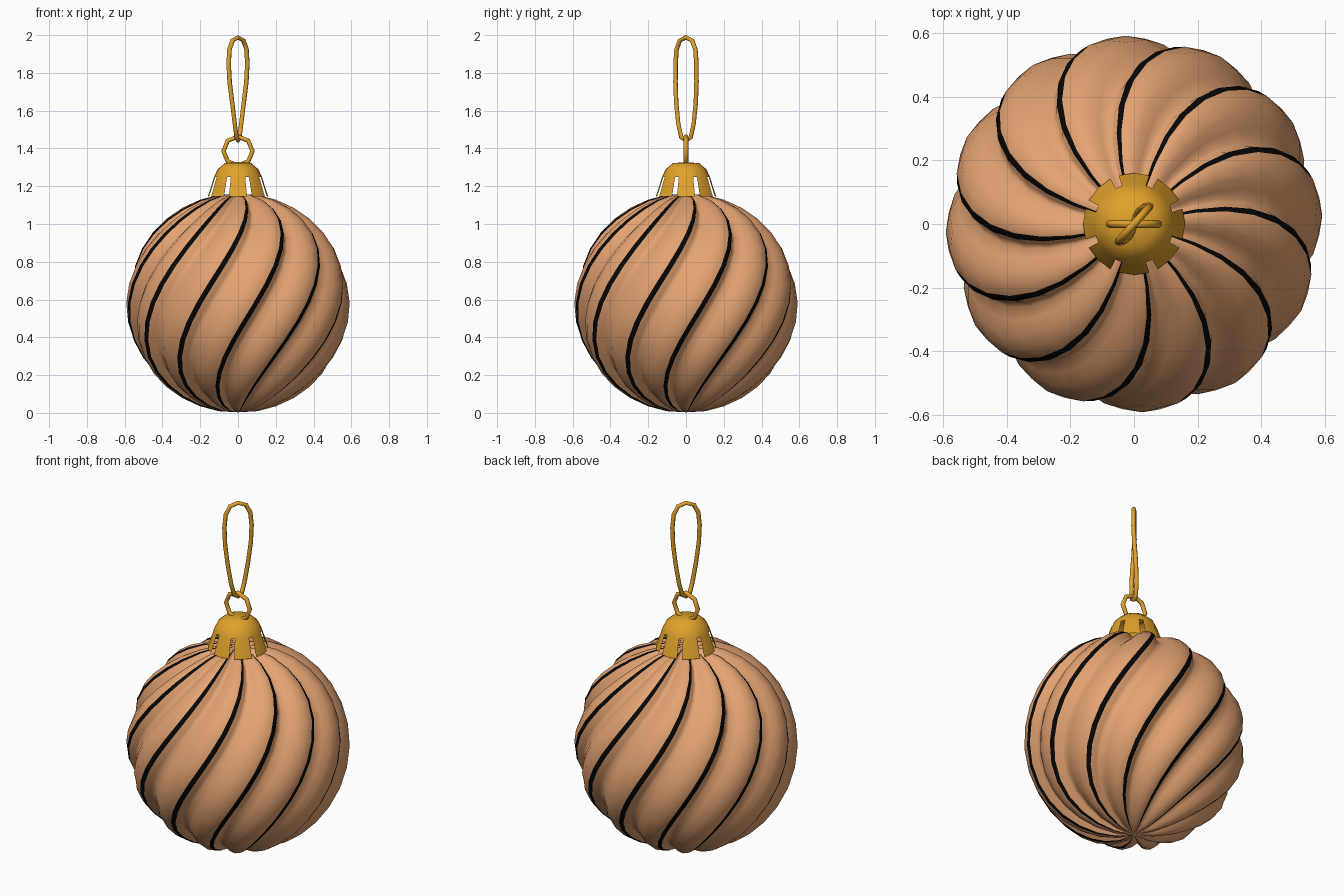
import bpy, bmesh
from math import sin, cos, pi, radians

if "Cube" in bpy.data.objects:
    bpy.data.objects.remove(bpy.data.objects["Cube"])


def material(name, rgb):
    m = bpy.data.materials.new(name)
    m.diffuse_color = (*rgb, 1)
    m.use_nodes = True
    m.node_tree.nodes["Principled BSDF"].inputs["Base Color"].default_value = m.diffuse_color
    return m


copper = material("copper", (0.78, 0.37, 0.17))
black = material("black", (0.002, 0.002, 0.002))
gold = material("gold", (0.75, 0.36, 0.025))


def finish(name, bm, mats, angle=40):
    bmesh.ops.recalc_face_normals(bm, faces=bm.faces[:])
    me = bpy.data.meshes.new(name)
    bm.to_mesh(me)
    bm.free()
    ob = bpy.data.objects.new(name, me)
    bpy.context.collection.objects.link(ob)
    for m in mats:
        me.materials.append(m)
    bpy.ops.object.select_all(action='DESELECT')
    ob.select_set(True)
    bpy.context.view_layer.objects.active = ob
    bpy.ops.object.shade_smooth_by_angle(angle=radians(angle))
    return ob


# Twisted ball: 12 sawtooth lobes, a black stripe on each crest before the drop
R, LOBES, RINGS, TWIST = 0.593, 12, 18, 58
CZ = 0.582
lobe = [(-1.5, 0.008), (1.5, 0.022), (4, 0.075), (7, 0.088), (12, 0.058), (17, 0.022), (23, 0.002)]
bm = bmesh.new()
bottom = bm.verts.new((0, 0, 0.003))
top = bm.verts.new((0, 0, 2 * CZ - 0.006))
rings = []
for i in range(1, RINGS):
    t = pi * i / RINGS
    fade = min(1, 1.8 * sin(t))
    ring = []
    for k in range(LOBES):
        for deg, dent in lobe:
            s = 1 - dent * fade
            a = radians(9.5 + 30 * k + deg - TWIST * R * cos(t))
            ring.append(bm.verts.new((R * s * sin(t) * cos(a), R * s * sin(t) * sin(a),
                                      CZ - CZ * s * cos(t))))
    rings.append(ring)
n = len(rings[0])
for j in range(n):
    q = (j + 1) % n
    strip = [bm.faces.new((bottom, rings[0][q], rings[0][j])),
             bm.faces.new((top, rings[-1][j], rings[-1][q]))]
    for lo, hi in zip(rings, rings[1:]):
        strip.append(bm.faces.new((lo[j], lo[q], hi[q], hi[j])))
    for f in strip:
        f.material_index = 1 if j % len(lobe) == 0 else 0
finish("ball", bm, [copper, black], 60)

# Cap: domed crown with eight splayed tabs
bm = bmesh.new()
profile = [(0.07, 1.322), (0.108, 1.29), (0.126, 1.25), (0.16, 1.146)]
angles = [radians(-90 + 45 * k + d) for k in range(8) for d in (-17.5, 0, 17.5)]
rows = [[bm.verts.new((r * cos(a), r * sin(a), z)) for a in angles] for r, z in profile]
centre = bm.verts.new((0, 0, 1.328))
for j in range(24):
    q = (j + 1) % 24
    bm.faces.new((centre, rows[0][j], rows[0][q]))
    for i in range(3):
        if i < 2 or j % 3 != 2:
            bm.faces.new((rows[i][j], rows[i + 1][j], rows[i + 1][q], rows[i][q]))
finish("cap", bm, [gold])


# Closed tube along a path of (width, height) points, turned about z by height
def tube(name, path, radius, turn, sides=8):
    bm = bmesh.new()
    m = len(path)
    loops = []
    for i, (w, z) in enumerate(path):
        dw = path[(i + 1) % m][0] - path[i - 1][0]
        dz = path[(i + 1) % m][1] - path[i - 1][1]
        length = (dw * dw + dz * dz) ** 0.5
        nw, nz = dz / length, -dw / length
        c, d = cos(turn(z)), sin(turn(z))
        loop = []
        for s in range(sides):
            b = 2 * pi * s / sides
            u, v = w + radius * cos(b) * nw, radius * sin(b)
            loop.append(bm.verts.new((u * c - v * d, u * d + v * c, z + radius * cos(b) * nz)))
        loops.append(loop)
    for i in range(m):
        a, b = loops[i], loops[(i + 1) % m]
        for s in range(sides):
            e = (s + 1) % sides
            bm.faces.new((a[s], b[s], b[e], a[e]))
    return finish(name, bm, [gold], 50)


# Small octagonal ring on the cap
tube("ring", [(0.077 * cos(pi * i / 4), 1.386 + 0.077 * sin(pi * i / 4)) for i in range(8)],
     0.012, lambda z: 0)

# Long hanging loop, threaded through the ring and twisting to the diagonal
half = [(0.026, 1.458), (0.044, 1.53), (0.06, 1.64), (0.071, 1.75),
        (0.074, 1.85), (0.067, 1.925), (0.043, 1.972)]
path = [(0, 1.442)] + half + [(0, 1.988)] + [(-w, z) for w, z in reversed(half)]
tube("hanging_loop", path, 0.012,
     lambda z: radians(48 + 26 * max(0, (1.8 - z) / 0.36)))
